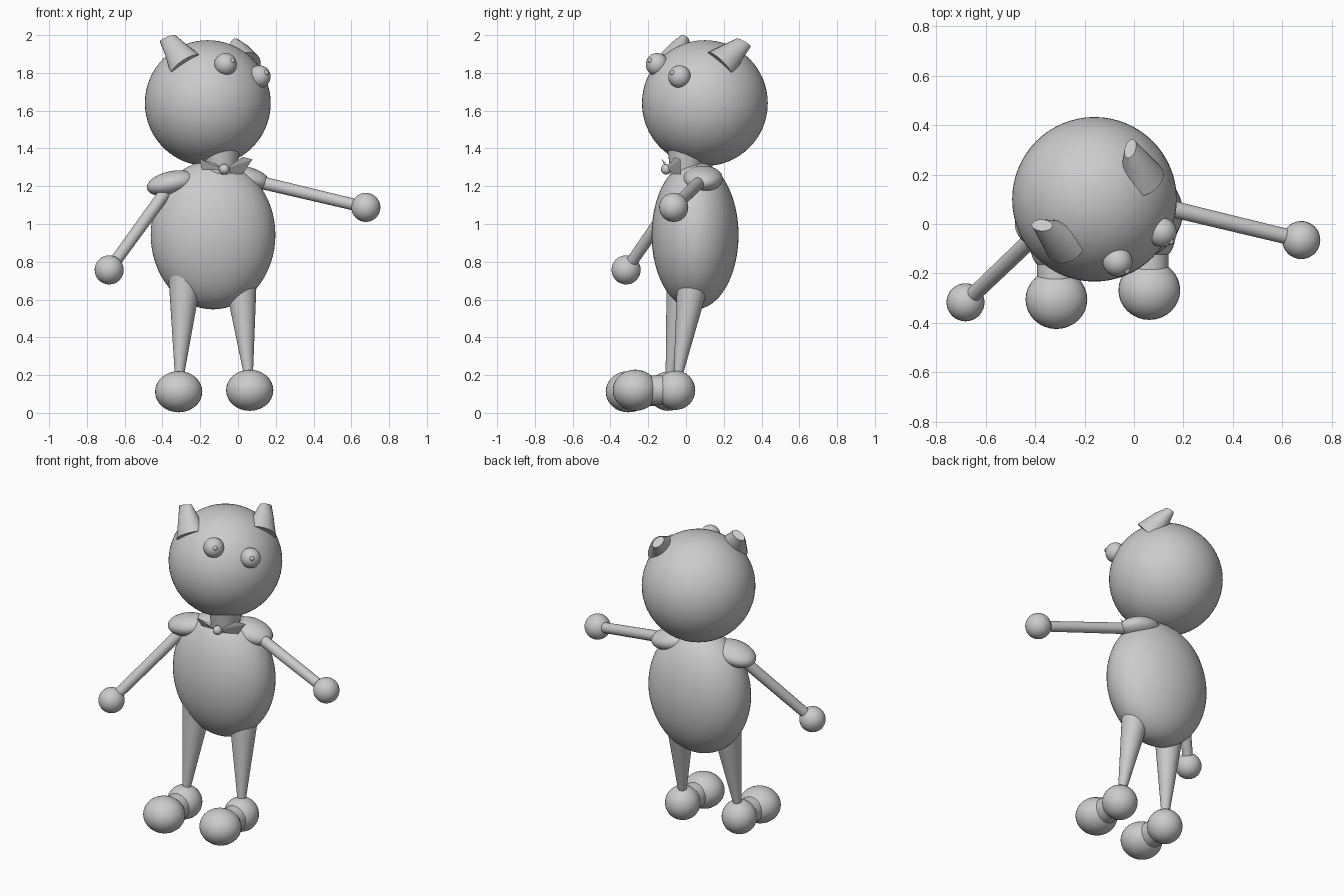
import bpy, bmesh, math
from mathutils import Vector, Matrix

if "Cube" in bpy.data.objects:
    bpy.data.objects.remove(bpy.data.objects["Cube"])


def smooth(ob, name):
    ob.name = name
    bpy.ops.object.shade_smooth_by_angle(angle=math.radians(40))
    return ob


def ball(name, loc, r, rot=(0, 0, 0), seg=48):
    """Sphere or ellipsoid; r is a radius or three semi-axes."""
    bpy.ops.mesh.primitive_uv_sphere_add(segments=seg, ring_count=seg // 2, radius=1, location=loc, rotation=rot)
    ob = bpy.context.object
    ob.scale = (r, r, r) if isinstance(r, (int, float)) else r
    return smooth(ob, name)


def tube(name, a, b, r1, r2, seg=32):
    """Tapered cylinder from point a to point b."""
    a, b = Vector(a), Vector(b)
    d = b - a
    bpy.ops.mesh.primitive_cone_add(vertices=seg, radius1=r1, radius2=r2, depth=d.length, location=(a + b) / 2,
                                    rotation=d.to_track_quat('Z', 'Y').to_euler())
    return smooth(bpy.context.object, name)


def add_mesh(name, bm):
    bmesh.ops.recalc_face_normals(bm, faces=bm.faces)
    me = bpy.data.meshes.new(name)
    bm.to_mesh(me)
    bm.free()
    ob = bpy.data.objects.new(name, me)
    bpy.context.collection.objects.link(ob)
    bpy.ops.object.select_all(action='DESELECT')
    ob.select_set(True)
    bpy.context.view_layer.objects.active = ob
    return ob


def ear(name, base, tip, edge):
    """Round root that narrows to a pinched tip lying along edge."""
    base, tip, edge = Vector(base), Vector(tip), Vector(edge)
    d = (tip - base).normalized()
    u = (edge - d * edge.dot(d)).normalized()
    v = d.cross(u)
    n = 20
    bm = bmesh.new()
    rings = []
    for c, major, minor in ((base - d * 0.03, u * 0.095, v * 0.085),
                            (base.lerp(tip, 0.55), u * 0.06, v * 0.055),
                            (tip, edge, v * 0.025)):
        rings.append([bm.verts.new(c + major * math.cos(math.tau * i / n) + minor * math.sin(math.tau * i / n))
                      for i in range(n)])
    for lo, hi in zip(rings, rings[1:]):
        for i in range(n):
            j = (i + 1) % n
            bm.faces.new((lo[i], lo[j], hi[j], hi[i]))
    bm.faces.new(rings[0])
    bm.faces.new(rings[-1])
    smooth(add_mesh(name, bm), name)


def wing(name, pts):
    """Small pointed wedge for the bow."""
    bm = bmesh.new()
    for p in pts:
        bm.verts.new(p)
    bmesh.ops.convex_hull(bm, input=bm.verts)
    add_mesh(name, bm)


# Head, neck and body
ball("head", (-0.16, 0.10, 1.64), 0.333, seg=64)
tube("neck", (-0.09, 0.0, 1.24), (-0.09, 0.0, 1.45), 0.078, 0.105)
ball("body", (-0.132, 0.048, 0.942), (0.33, 0.23, 0.394), seg=64)

# Eyes with small pupils
look = Vector((0.65, -0.66, 0.36)).normalized()
for side, c in (("left", (-0.066, -0.153, 1.845)), ("right", (0.113, -0.034, 1.78))):
    ball(side + "_eye", c, 0.06, seg=32)
    ball(side + "_pupil", Vector(c) + look * 0.055, 0.014, seg=16)

# Ears
ear("left_ear", (-0.29, -0.07, 1.86), (-0.372, -0.005, 1.982), (0.042, -0.005, 0.017))
ear("right_ear", (0.03, 0.20, 1.86), (-0.015, 0.305, 1.96), (0.008, 0.038, -0.02))

# Bow at the neck
knot = (-0.073, -0.105, 1.29)
ball("bow_knot", knot, 0.028, seg=24)
wing("bow_left_wing", [knot, (-0.204, -0.13, 1.345), (-0.19, -0.10, 1.285), (-0.13, -0.11, 1.325)])
wing("bow_right_wing", [knot, (0.077, -0.03, 1.342), (0.024, -0.06, 1.355), (0.013, -0.03, 1.25)])

# Arms: shoulder, rod and round hand
for side, sh, hand, tilt in (("left", (-0.35, 0.0, 1.215), (-0.682, -0.317, 0.757), -0.2),
                             ("right", (0.035, 0.09, 1.24), (0.677, -0.065, 1.088), 0.2)):
    ball(side + "_shoulder", sh, (0.135, 0.105, 0.065), (0, tilt, 0), seg=32)
    tube(side + "_arm", sh, hand, 0.034, 0.031)
    ball(side + "_hand", hand, 0.077, seg=32)

# Legs: tapered leg, ankle ball, joint and round toe
for side, hip, ankle, toe in (("left", (-0.28, -0.015, 0.72), (-0.315, -0.095, 0.115), (-0.314, -0.305, 0.112)),
                              ("right", (0.012, 0.042, 0.72), (0.062, -0.055, 0.12), (0.062, -0.268, 0.12))):
    tube(side + "_leg", ankle, hip, 0.014, 0.088)
    ball(side + "_ankle", ankle, 0.104, seg=32)
    tube(side + "_foot_joint", ankle, toe, 0.078, 0.078)
    ball(side + "_toe", toe, (0.125, 0.12, 0.109), seg=32)
